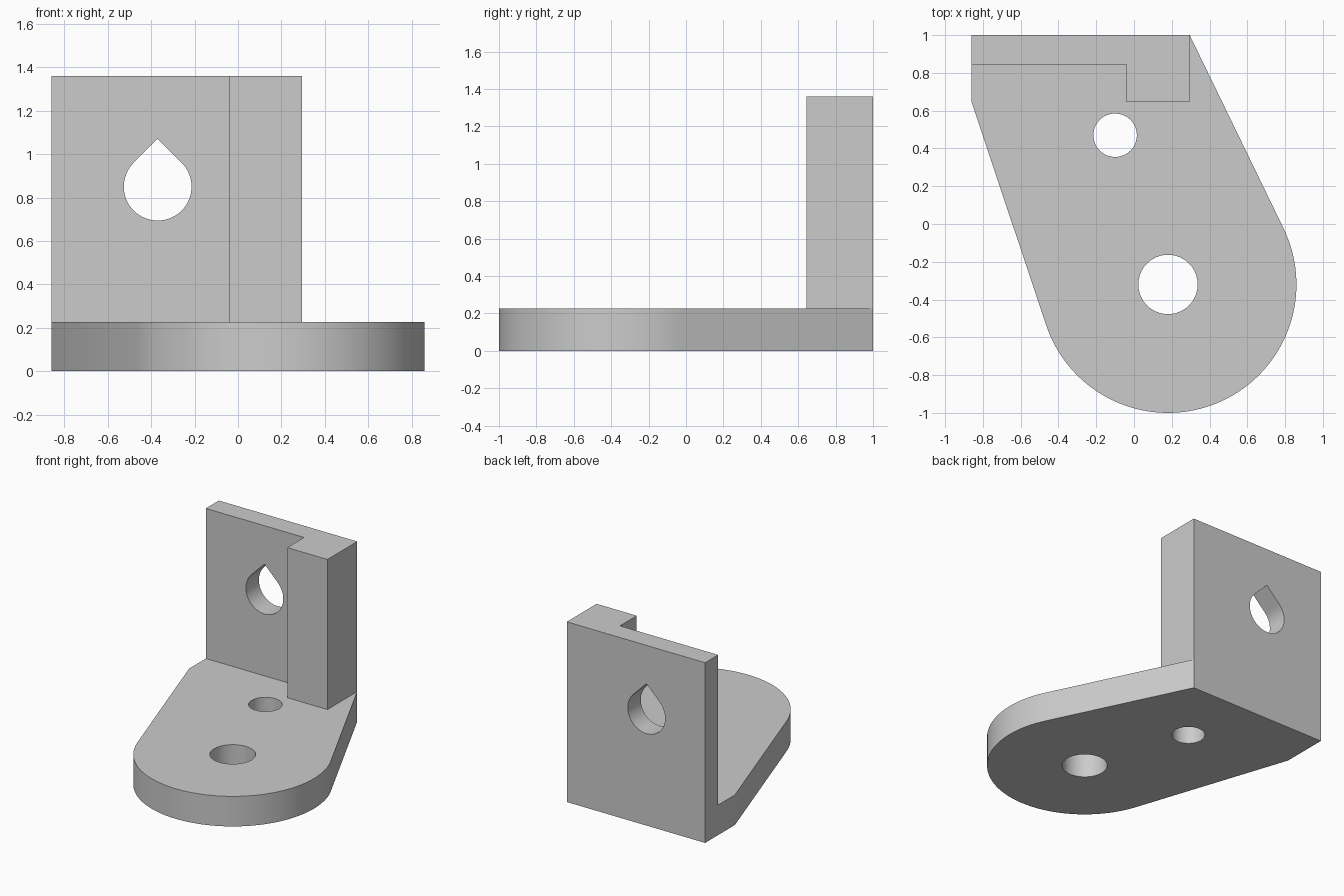
import bpy
import bmesh
from math import atan2, acos, cos, sin, pi, radians, hypot
from mathutils import Vector

cube = bpy.data.objects.get("Cube")
if cube:
    bpy.data.objects.remove(cube, do_unlink=True)

grey = bpy.data.materials.new("light grey")
grey.use_nodes = True
grey.diffuse_color = (0.6, 0.6, 0.6, 1)
bsdf = next(n for n in grey.node_tree.nodes if n.type == 'BSDF_PRINCIPLED')
bsdf.inputs["Base Color"].default_value = grey.diffuse_color


def arc(center, radius, start, end, steps):
    """Points along an arc, both ends included."""
    angles = [start + (end - start) * i / steps for i in range(steps + 1)]
    return [(center[0] + radius * cos(a), center[1] + radius * sin(a)) for a in angles]


def circle(center, radius):
    return arc(center, radius, 0, 2 * pi, 64)[:-1]


def prism(name, outline, low, high, along_y=False):
    """Extrude an outline along z, or along y when it is drawn in x and z."""
    bm = bmesh.new()
    place = (lambda p: (p[0], low, p[1])) if along_y else (lambda p: (p[0], p[1], low))
    face = bm.faces.new([bm.verts.new(place(p)) for p in outline])
    moved = bmesh.ops.extrude_face_region(bm, geom=[face])["geom"]
    shift = Vector((0, high - low, 0) if along_y else (0, 0, high - low))
    bmesh.ops.translate(bm, vec=shift, verts=[v for v in moved if isinstance(v, bmesh.types.BMVert)])
    bmesh.ops.recalc_face_normals(bm, faces=bm.faces)
    mesh = bpy.data.meshes.new(name)
    bm.to_mesh(mesh)
    bm.free()
    mesh.materials.append(grey)
    obj = bpy.data.objects.new(name, mesh)
    bpy.context.collection.objects.link(obj)
    return obj


def combine(target, other, operation):
    """Apply a boolean and remove the helper."""
    mod = target.modifiers.new(operation.lower(), 'BOOLEAN')
    mod.operation = operation
    mod.solver = 'EXACT'
    mod.object = other
    bpy.context.view_layer.objects.active = target
    bpy.ops.object.modifier_apply(modifier=mod.name)
    bpy.data.objects.remove(other, do_unlink=True)


def tangent_angle(point, side):
    """Angle on the rounded end where the line from a corner touches it."""
    dx, dy = point[0] - pivot[0], point[1] - pivot[1]
    return atan2(dy, dx) + side * acos(nose_radius / hypot(dx, dy))


left, right, back = -0.86, 0.295, 1.0
pivot, nose_radius = (0.18, -0.32), 0.68
thickness, height = 0.227, 1.36

# Base plate: straight back, tangent sides and round nose
right_corner, left_corner = (right, back), (left, 0.645)
start = tangent_angle(right_corner, -1)
end = tangent_angle(left_corner, 1) - 2 * pi
outline = [(left, back), right_corner] + arc(pivot, nose_radius, start, end, 72) + [left_corner]
bracket = prism("bracket", outline, 0, thickness)

# Upright wall with a thick post at one end
wall = [(left, back), (left, 0.845), (-0.04, 0.845), (-0.04, 0.645), (right, 0.645), (right, back)]
combine(bracket, prism("upright_wall", wall, 0, height), 'UNION')

# Holes through the base
for center, radius in ((pivot, 0.157), ((-0.10, 0.47), 0.115)):
    combine(bracket, prism("hole_cutter", circle(center, radius), -0.1, 0.4), 'DIFFERENCE')

# Teardrop hole through the wall
drop, drop_radius = (-0.37, 0.85), 0.156
teardrop = arc(drop, drop_radius, radians(135), radians(405), 48)
teardrop.append((drop[0], drop[1] + drop_radius * 2 ** 0.5))
combine(bracket, prism("teardrop_cutter", teardrop, 0.7, 1.2, True), 'DIFFERENCE')

bpy.ops.object.select_all(action='DESELECT')
bracket.select_set(True)
bpy.context.view_layer.objects.active = bracket
bpy.ops.object.shade_smooth_by_angle(angle=radians(20))
